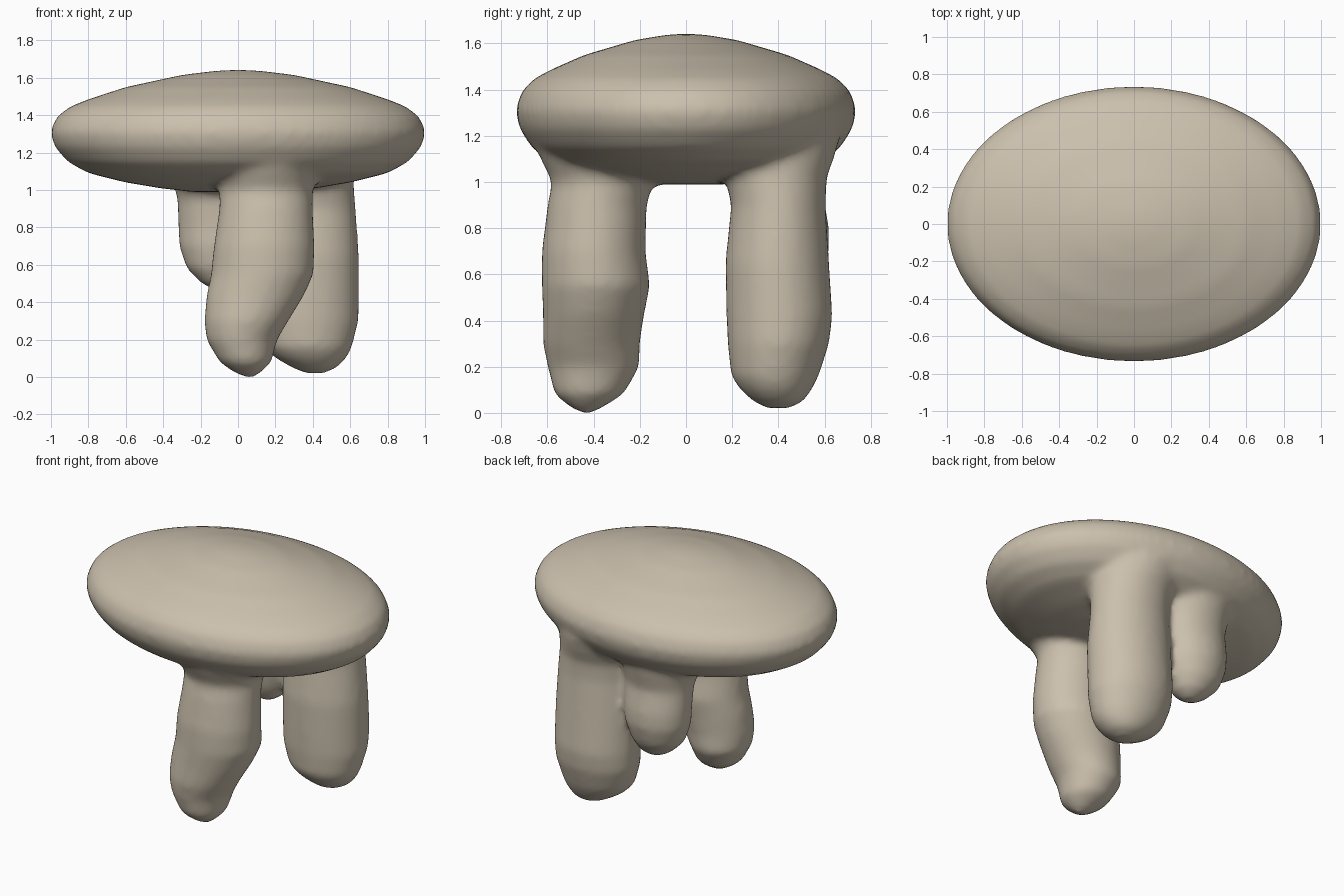
import bpy
import bmesh
from math import cos, sin, pi

cube = bpy.data.objects.get("Cube")
if cube:
    bpy.data.objects.remove(cube, do_unlink=True)

stone = bpy.data.materials.new("warm beige stone")
stone.use_nodes = True
COLOR = (0.60, 0.53, 0.42, 1)
stone.diffuse_color = COLOR
bsdf = next(n for n in stone.node_tree.nodes if n.type == 'BSDF_PRINCIPLED')
bsdf.inputs["Base Color"].default_value = COLOR
bsdf.inputs["Roughness"].default_value = 0.8


def loft(bm, sections, sides=32):
    """Closed solid through elliptical sections (z, centre x, centre y, radius x, radius y)."""
    rings = []
    for z, cx, cy, rx, ry in sections:
        rings.append([bm.verts.new((cx + rx * cos(2 * pi * i / sides),
                                    cy + ry * sin(2 * pi * i / sides), z))
                      for i in range(sides)])
    for low, high in zip(rings, rings[1:]):
        for i in range(sides):
            j = (i + 1) % sides
            bm.faces.new((low[i], low[j], high[j], high[i]))
    bm.faces.new(reversed(rings[0]))
    bm.faces.new(rings[-1])


bm = bmesh.new()

# Capstone: lens profile (radius, height) stretched into an oval
cap = [(.25, .99), (.42, 1.01), (.6, 1.04), (.8, 1.09), (.91, 1.15), (.98, 1.23),
       (1.005, 1.31), (.97, 1.39), (.9, 1.445), (.8, 1.485), (.6, 1.55),
       (.3, 1.615), (.12, 1.637), (.02, 1.642)]
loft(bm, [(z, 0, 0, r, r * .735) for r, z in cap], 64)

# Front leg, bent to one side and flared into the capstone
loft(bm, [(0, .06, -.43, .03, .03), (.03, .05, -.43, .08, .08),
          (.08, .04, -.42, .14, .15), (.2, .02, -.4, .19, .2),
          (.3, .045, -.41, .225, .21), (.43, .09, -.4, .26, .22),
          (.55, .13, -.39, .275, .235), (.7, .14, -.4, .27, .225),
          (.9, .15, -.385, .25, .215), (1.0, .15, -.36, .25, .22),
          (1.1, .15, -.36, .29, .27), (1.2, .15, -.36, .36, .31)])

# Rear leg on the left
loft(bm, [(.02, .41, .4, .05, .05), (.05, .41, .4, .12, .11),
          (.1, .39, .39, .19, .155), (.16, .375, .385, .235, .19),
          (.3, .37, .4, .275, .22), (.42, .37, .405, .278, .23),
          (.65, .37, .395, .277, .225), (.9, .37, .4, .26, .205),
          (1.02, .36, .39, .26, .22), (1.1, .34, .37, .28, .27),
          (1.2, .32, .36, .3, .31)])

# Short hanging stub at the rear
loft(bm, [(.46, -.08, .43, .04, .04), (.5, -.085, .43, .11, .1),
          (.58, -.1, .435, .175, .15), (.7, -.1, .44, .215, .18),
          (.8, -.1, .44, .22, .18), (.95, -.1, .42, .225, .175),
          (1.05, -.1, .4, .25, .22), (1.2, -.1, .37, .3, .28)])

bmesh.ops.recalc_face_normals(bm, faces=bm.faces)
mesh = bpy.data.meshes.new("stone_table")
bm.to_mesh(mesh)
bm.free()
mesh.materials.append(stone)
table = bpy.data.objects.new("stone_table", mesh)
bpy.context.collection.objects.link(table)

# Fuse the stones into one skin and soften the joints
fuse = table.modifiers.new("fuse", 'REMESH')
fuse.mode = 'VOXEL'
fuse.voxel_size = 0.022
fuse.use_smooth_shade = True
soften = table.modifiers.new("soften", 'SMOOTH')
soften.factor = 0.5
soften.iterations = 10
